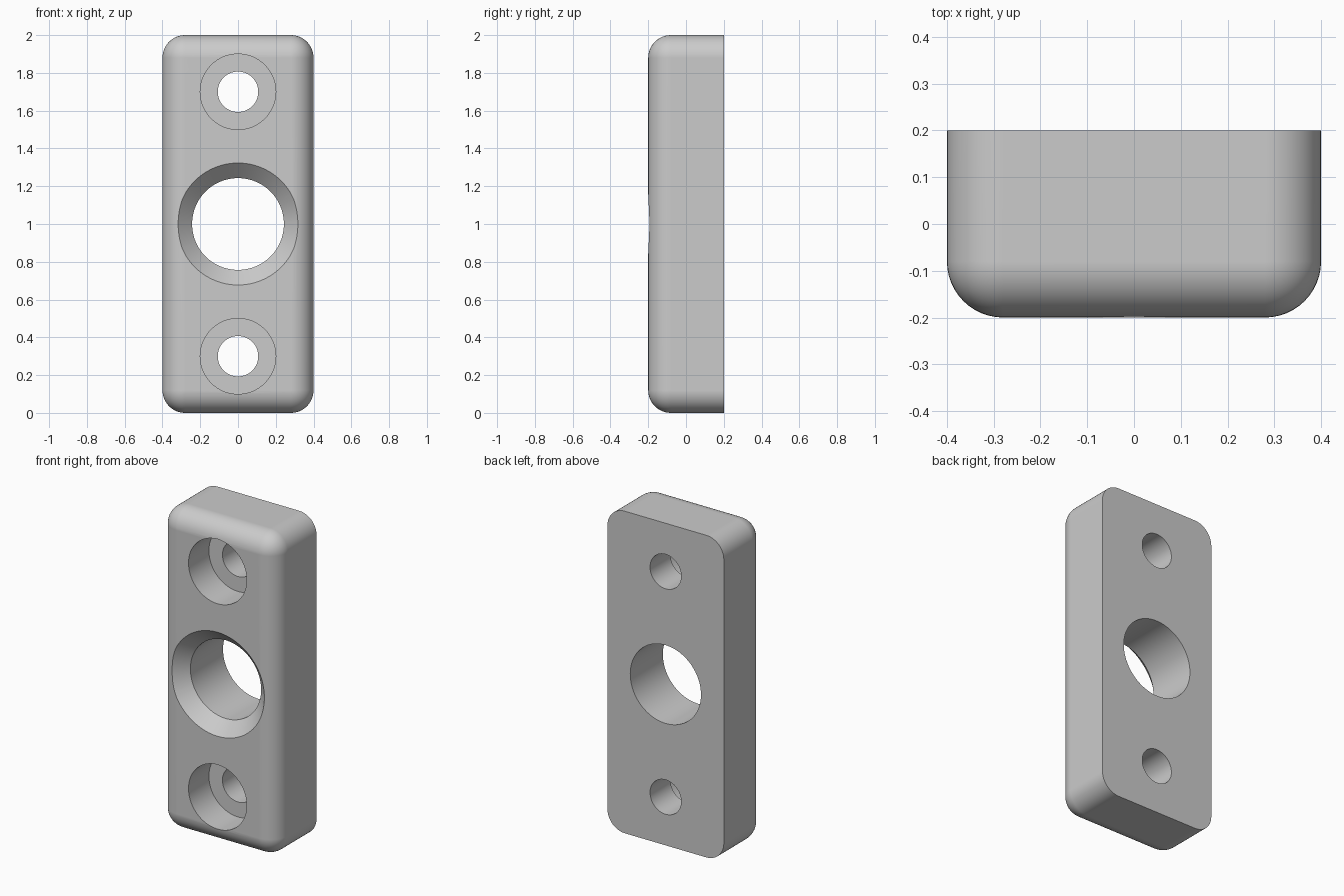
import bpy
import bmesh
import math

if "Cube" in bpy.data.objects:
    bpy.data.objects.remove(bpy.data.objects["Cube"], do_unlink=True)

WIDTH, DEPTH, HEIGHT = 0.8, 0.4, 2.0
FRONT, BACK = -DEPTH / 2, DEPTH / 2
FILLET = 0.12

grey = bpy.data.materials.new("plain grey")
grey.use_nodes = True
colour = (0.6, 0.6, 0.6, 1)
grey.diffuse_color = colour
grey.node_tree.nodes["Principled BSDF"].inputs["Base Color"].default_value = colour


def make_object(name, bm):
    mesh = bpy.data.meshes.new(name)
    bmesh.ops.recalc_face_normals(bm, faces=bm.faces)
    bm.to_mesh(mesh)
    bm.free()
    mesh.materials.append(grey)
    obj = bpy.data.objects.new(name, mesh)
    bpy.context.collection.objects.link(obj)
    return obj


def turned_cutter(name, z, profile, sides=96):
    """Solid of revolution around the y direction; profile is (radius, y)."""
    bm = bmesh.new()
    rings = []
    for radius, y in profile:
        angles = [2 * math.pi * i / sides for i in range(sides)]
        rings.append([bm.verts.new((radius * math.cos(a), y, z + radius * math.sin(a)))
                      for a in angles])
    for a, b in zip(rings, rings[1:]):
        for i in range(sides):
            j = (i + 1) % sides
            bm.faces.new((a[i], a[j], b[j], b[i]))
    bm.faces.new(rings[0])
    bm.faces.new(rings[-1])
    cutter = make_object(name, bm)
    cutter.hide_render = True
    cutter.hide_set(True)
    return cutter


# Block, rounded on every edge except those around the flat back
bm = bmesh.new()
bmesh.ops.create_cube(bm, size=1)
for v in bm.verts:
    v.co = (v.co.x * WIDTH, v.co.y * DEPTH, (v.co.z + 0.5) * HEIGHT)
round_edges = [e for e in bm.edges if any(v.co.y < 0 for v in e.verts)]
bmesh.ops.bevel(bm, geom=round_edges, offset=FILLET, offset_type='OFFSET',
                segments=12, profile=0.5, affect='EDGES', clamp_overlap=True)
block = make_object("mounting_block", bm)

# Chamfered centre bore; its cone continues past the front face
bore, chamfer, over = 0.243, 0.08, 0.05
cutters = [turned_cutter("centre_bore_cutter", 1.0, [
    (bore + chamfer + over, FRONT - over), (bore, FRONT + chamfer), (bore, BACK + over)])]

# Counterbored screw holes
for name, z in (("lower", 0.3), ("upper", 1.7)):
    cutters.append(turned_cutter(name + "_screw_hole_cutter", z, [
        (0.2, FRONT - over), (0.2, 0.0), (0.107, 0.0), (0.107, BACK + over)]))

bpy.ops.object.select_all(action='DESELECT')
bpy.context.view_layer.objects.active = block
block.select_set(True)
for cutter in cutters:
    mod = block.modifiers.new(cutter.name, 'BOOLEAN')
    mod.operation = 'DIFFERENCE'
    mod.solver = 'EXACT'
    mod.object = cutter
    bpy.ops.object.modifier_apply(modifier=mod.name)
    bpy.data.objects.remove(cutter, do_unlink=True)

# Smooth fillets and bores, crisp rims and clean flat faces
bpy.ops.object.shade_smooth_by_angle(angle=math.radians(30))
weighted = block.modifiers.new("clean_normals", 'WEIGHTED_NORMAL')
weighted.keep_sharp = True
